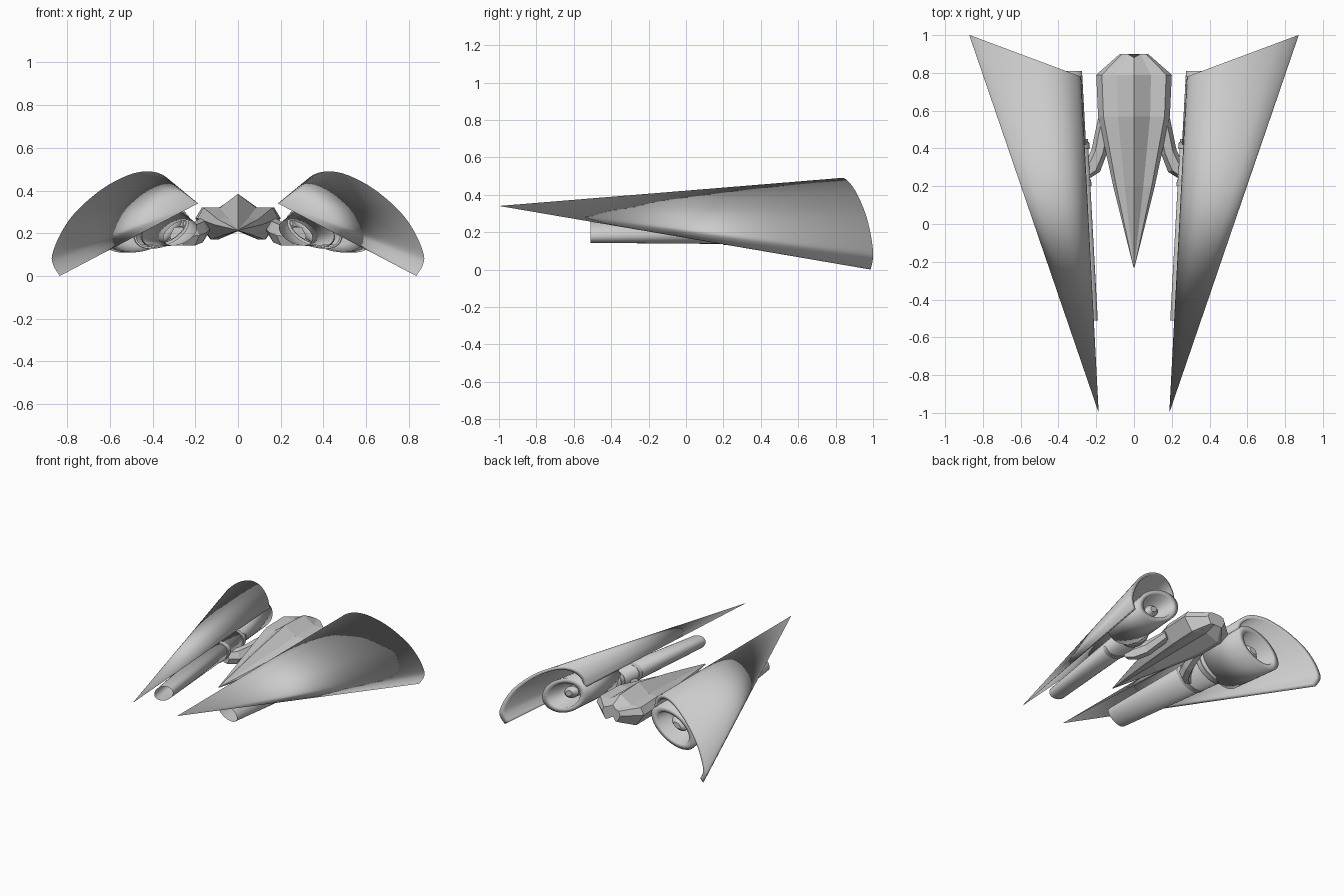
import bpy, bmesh, math
from mathutils import Vector

if "Cube" in bpy.data.objects:
    bpy.data.objects.remove(bpy.data.objects["Cube"])

TILT = math.radians(-28)   # engines lean with the wing shells


def make(name, verts, faces, smooth=0, mirror=True):
    bm = bmesh.new()
    vs = [bm.verts.new(v) for v in verts]
    made = [bm.faces.new([vs[i] for i in f]) for f in faces]
    bmesh.ops.recalc_face_normals(bm, faces=made)
    for f in made:
        f.smooth = smooth >= 180
    me = bpy.data.meshes.new(name)
    bm.to_mesh(me)
    bm.free()
    ob = bpy.data.objects.new(name, me)
    bpy.context.collection.objects.link(ob)
    if 0 < smooth < 180:
        bpy.ops.object.select_all(action='DESELECT')
        ob.select_set(True)
        bpy.context.view_layer.objects.active = ob
        bpy.ops.object.shade_smooth_by_angle(angle=math.radians(smooth))
    if mirror:
        ob.modifiers.new("mirror", 'MIRROR')
    return ob


def loft(name, rings, smooth=0, mirror=True, caps=True):
    """Skin a list of equal-length rings, optionally capping both ends."""
    n = len(rings[0])
    verts = [p for r in rings for p in r]
    faces = [(k*n + i, k*n + (i+1) % n, (k+1)*n + (i+1) % n, (k+1)*n + i)
             for k in range(len(rings) - 1) for i in range(n)]
    if caps:
        faces += [tuple(range(n)), tuple(range((len(rings)-1)*n, len(rings)*n))]
    return make(name, verts, faces, smooth, mirror)


def ellipse(y, cx, cz, a, b, n=32):
    """Tilted elliptical ring standing at depth y."""
    c, s = math.cos(TILT), math.sin(TILT)
    out = []
    for i in range(n):
        t = 2 * math.pi * i / n
        u, v = a * math.cos(t), b * math.sin(t)
        out.append((cx + u*c - v*s, y, cz + u*s + v*c))
    return out


def spline(pts, steps=4):
    """Catmull-Rom curve through 2D points."""
    p = [Vector(q) for q in pts]
    p = [2*p[0] - p[1]] + p + [2*p[-1] - p[-2]]
    out = []
    for i in range(1, len(p) - 2):
        for k in range(steps):
            t = k / steps
            out.append(0.5 * (2*p[i] + (p[i+1] - p[i-1])*t
                       + (2*p[i-1] - 5*p[i] + 4*p[i+1] - p[i+2])*t*t
                       + (3*p[i] - p[i-1] - 3*p[i+1] + p[i+2])*t**3))
    return out + [p[-2]]


# Wing shells: thick open cones, smooth right over the slanted rear rim
rim = spline([(.28, .36), (.30, .425), (.355, .475), (.43, .49), (.52, .47), (.64, .405),
              (.76, .30), (.83, .2), (.87, .1), (.865, .05), (.835, .0)])
mid = Vector((.52, .22))
inner = [mid + (p - mid) * .9 for p in rim]
loop = rim + inner[::-1]
m, n = len(rim), len(loop)
verts = [(p.x, .78 + .373*(p.x - .28), p.y) for p in loop] + [(.187, -1, .34)]
faces = [(i, (i+1) % n, n) for i in range(n)]
faces += [(i, i+1, n-2-i, n-1-i) for i in range(m - 1)]
make("wing_shell", verts, faces, 180)

# Long hollow pipes below the shells
loft("engine_pipe", [ellipse(-.51, .27, .202, .085, .05), ellipse(.45, .365, .228, .13, .08),
                     ellipse(.45, .365, .228, .1, .06)], 180, caps=False)

# Collars round each pipe
for i, (y, cx, cz, a, b) in enumerate([(.2, .337, .22, .122, .076), (.4, .36, .226, .136, .086)]):
    loft("pipe_collar_%d" % i, [ellipse(y, cx, cz, a - .02, b - .02), ellipse(y, cx, cz, a, b),
                                ellipse(y + .035, cx + .004, cz, a, b),
                                ellipse(y + .035, cx + .004, cz, a - .02, b - .02)], 35, caps=False)

# Engine nacelles with a recessed nozzle
loft("engine_nacelle", [ellipse(.42, .42, .238, .13, .08), ellipse(.42, .423, .24, .183, .11),
                        ellipse(.81, .46, .25, .2, .12), ellipse(.81, .46, .25, .145, .088),
                        ellipse(.68, .45, .247, .12, .072)], 180)
loft("nozzle_hub", [ellipse(.67, .45, .247, .065, .042), ellipse(.73, .453, .248, .065, .042),
                    ellipse(.76, .456, .249, .03, .02)], 35)


# Fuselage: faceted spear body with ridge, side shoulders and twin keels
def section(y, w, top, waist, shoulder, side, keel, belly, dy=0):
    half = [(.45*w, waist), (.85*w, shoulder), (w, side), (.66*w, keel), (.5*w, keel)]
    right = [(x, y, z) for x, z in half]
    left = [(-x, y, z) for x, z in half[::-1]]
    return [(0, y - dy, top)] + right + [(0, y - dy, belly)] + left


loft("fuselage", [
    section(-.23, .003, .22, .217, .217, .215, .212, .21),
    section(.2, .11, .315, .275, .265, .24, .19, .21),
    section(.57, .19, .385, .32, .32, .27, .17, .21),
    section(.79, .2, .375, .32, .32, .27, .175, .21),
    section(.9, .075, .33, .315, .305, .27, .22, .24, .02)], 0, False)


# Pylons: bent six-sided arms from fuselage to pipes
def hexagon(c, rx, rz):
    return [(c[0] + rx*math.cos(math.pi*i/3), c[1] + .3*rx*math.cos(math.pi*i/3),
             c[2] + rz*math.sin(math.pi*i/3)) for i in range(6)]


loft("pylon", [hexagon((.15, .55, .245), .04, .035), hexagon((.185, .38, .205), .04, .055),
               hexagon((.225, .29, .19), .045, .055), hexagon((.28, .25, .185), .04, .05)])
